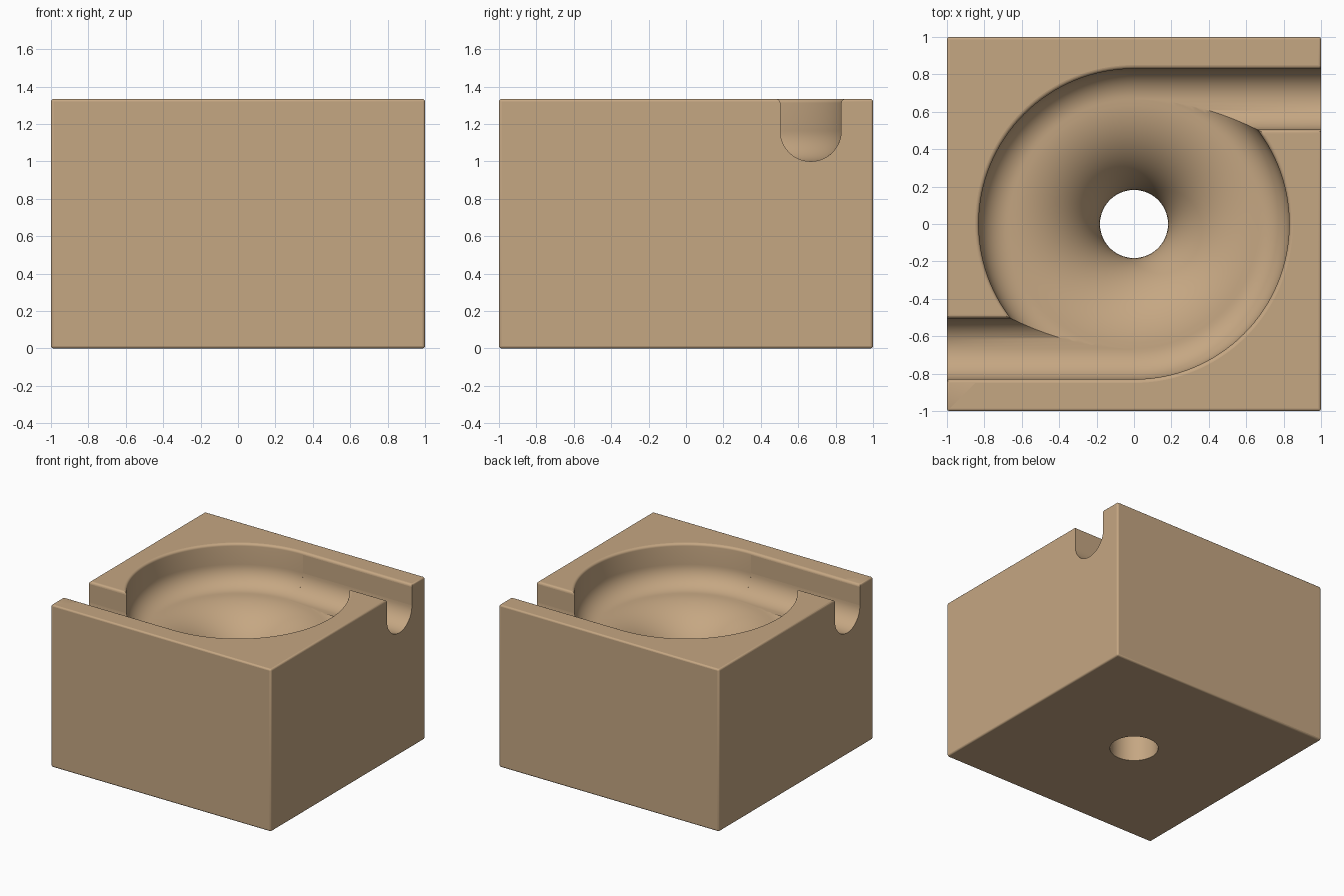
import bpy, bmesh, math
from mathutils import Matrix

if "Cube" in bpy.data.objects:
    bpy.data.objects.remove(bpy.data.objects["Cube"])

TOP = 1.333      # block height
TRACK = 0.667    # radius / offset of the ball track
HALF = 0.163     # half width of the track
FLOOR = 1.0      # lowest point of the track
LIP = 0.02       # rounding of the upper rims
HOLE = 0.182     # drain hole radius


def arc(cx, cz, rx, rz, a0, a1, n):
    """Points on an elliptical arc, angles in degrees."""
    pts = []
    for i in range(n + 1):
        a = math.radians(a0 + (a1 - a0) * i / n)
        pts.append((cx + rx * math.cos(a), cz + rz * math.sin(a)))
    return pts


def make_object(name, bm):
    bmesh.ops.recalc_face_normals(bm, faces=bm.faces)
    mesh = bpy.data.meshes.new(name)
    bm.to_mesh(mesh)
    bm.free()
    obj = bpy.data.objects.new(name, mesh)
    bpy.context.collection.objects.link(obj)
    return obj


# Right half of the track section: rounded floor, upright wall, flared rim
half_track = (arc(0, FLOOR + HALF, HALF, HALF, -90, 0, 14)
              + arc(HALF + LIP, TOP - LIP, LIP, LIP, 180, 90, 5)
              + [(HALF + LIP, TOP + 0.1)])

# Block with finely rounded edges
bm = bmesh.new()
bmesh.ops.create_cube(bm, size=1, matrix=Matrix.Translation((0, 0, TOP / 2))
                      @ Matrix.Diagonal((2, 2, TOP, 1)))
bmesh.ops.bevel(bm, geom=bm.edges[:], offset=0.013, segments=3,
                profile=0.5, affect='EDGES')
block = make_object("funnel_block", bm)

# Bowl, funnel and drain hole as one turned cutter
funnel = arc(TRACK, 0.5, TRACK - HOLE, FLOOR - 0.5, 180, 90, 24)
profile = ([(0, -0.1), (HOLE, -0.1)] + funnel
           + [(TRACK + u, z) for u, z in half_track[1:]] + [(0, TOP + 0.1)])
bm = bmesh.new()
verts = [bm.verts.new((0, r, z)) for r, z in profile]
edges = [bm.edges.new(pair) for pair in zip(verts, verts[1:])]
bmesh.ops.spin(bm, geom=verts + edges, cent=(0, 0, 0), axis=(0, 0, 1),
               angle=2 * math.pi, steps=128)
bmesh.ops.remove_doubles(bm, verts=bm.verts, dist=1e-5)
cutters = [make_object("bowl_cutter", bm)]

# Two tangent channels, half a turn apart
section = [(-u, z) for u, z in reversed(half_track[1:])] + half_track
for side in (1, -1):
    bm = bmesh.new()
    face = bm.faces.new([bm.verts.new((side * 0.01, side * (TRACK + u), z))
                         for u, z in section])
    moved = bmesh.ops.extrude_face_region(bm, geom=[face], use_keep_orig=True)
    bmesh.ops.translate(bm, vec=(side * 1.1, 0, 0),
                        verts=[g for g in moved["geom"]
                               if isinstance(g, bmesh.types.BMVert)])
    cutters.append(make_object("channel_cutter", bm))

# Cut the block and keep the result as plain mesh
for cutter in cutters:
    cutter.hide_render = True
    mod = block.modifiers.new("cut", 'BOOLEAN')
    mod.operation = 'DIFFERENCE'
    mod.solver = 'EXACT'
    mod.object = cutter
bpy.context.view_layer.update()
graph = bpy.context.evaluated_depsgraph_get()
result = bpy.data.meshes.new_from_object(block.evaluated_get(graph))
block.modifiers.clear()
block.data = result
for cutter in cutters:
    bpy.data.objects.remove(cutter)

# Smooth curved surfaces, flat outer faces
bpy.ops.object.select_all(action='DESELECT')
block.select_set(True)
bpy.context.view_layer.objects.active = block
bpy.ops.object.shade_smooth_by_angle(angle=math.radians(32))
for poly in block.data.polygons:
    if max(abs(c) for c in poly.normal) > 0.9999 and poly.area > 0.05:
        poly.use_smooth = False

# Single wood colour
wood = bpy.data.materials.new("light_wood")
wood.diffuse_color = (0.56, 0.385, 0.225, 1)
wood.use_nodes = True
wood.node_tree.nodes["Principled BSDF"].inputs["Base Color"].default_value = wood.diffuse_color
block.data.materials.clear()
block.data.materials.append(wood)
